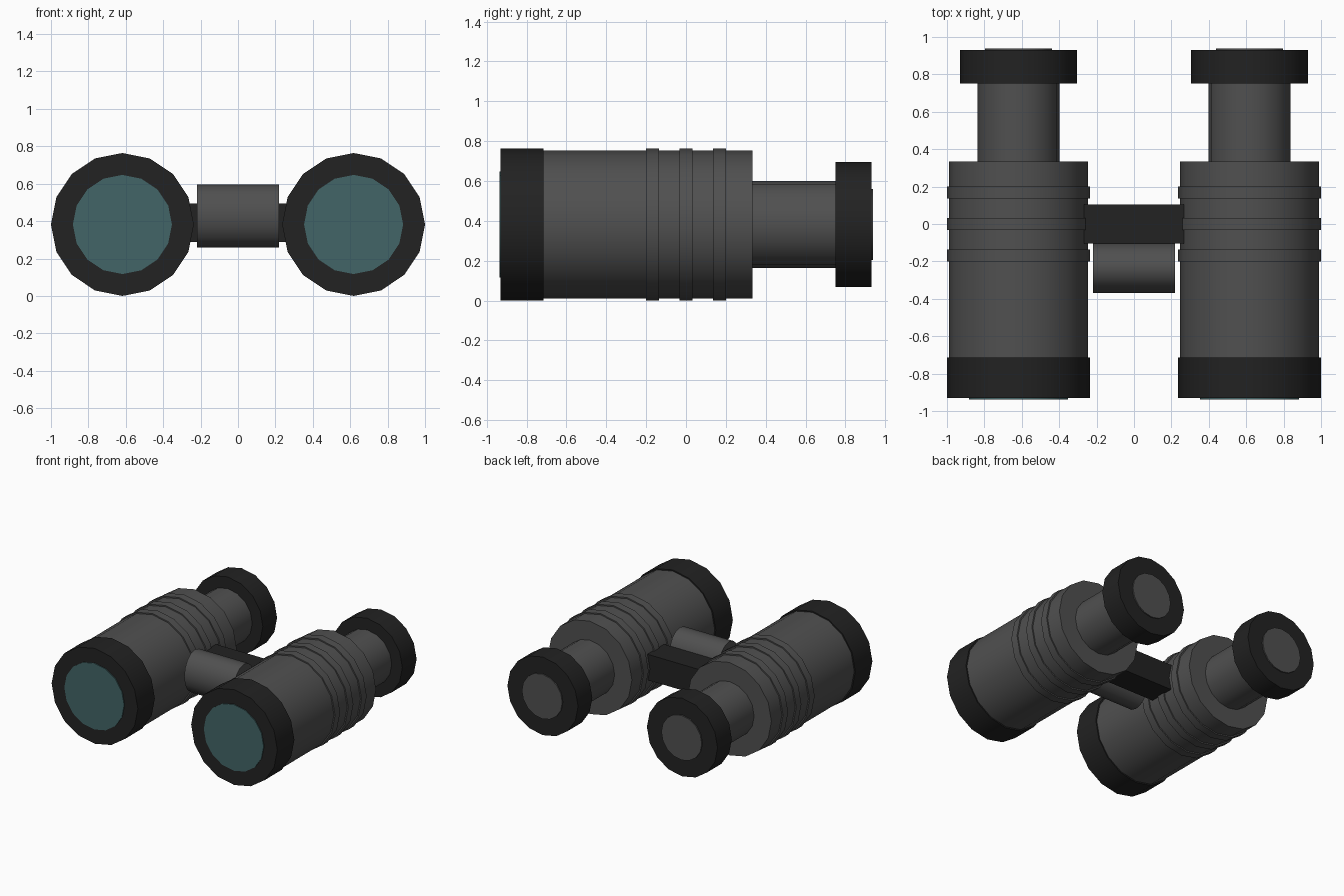
import bpy
import math

cube = bpy.data.objects.get("Cube")
if cube:
    bpy.data.objects.remove(cube, do_unlink=True)


def material(name, colour):
    m = bpy.data.materials.new(name)
    m.use_nodes = True
    m.diffuse_color = (*colour, 1)
    m.node_tree.nodes["Principled BSDF"].inputs["Base Color"].default_value = (*colour, 1)
    return m


GREY = material("dark grey", (0.08, 0.08, 0.08))
BLACK = material("black rubber", (0.016, 0.016, 0.016))
TEAL = material("teal glass", (0.055, 0.13, 0.135))

SIDES = 16
AXIS_X, AXIS_Z = 0.618, 0.382


def finish(name, mat):
    obj = bpy.context.object
    obj.name = name
    obj.data.materials.append(mat)
    bpy.ops.object.transform_apply(location=False, rotation=True, scale=True)
    return obj


def barrel_part(name, x, radius, y0, y1, mat):
    """Cylinder along y, with a vertex at the top and at each side."""
    bpy.ops.mesh.primitive_cylinder_add(
        vertices=SIDES, radius=radius, depth=y1 - y0,
        location=(x, (y0 + y1) / 2, AXIS_Z), rotation=(math.pi / 2, 0, 0))
    finish(name, mat)
    bpy.ops.object.shade_smooth_by_angle(angle=math.radians(30))


# Two mirrored barrels
for side, x in (("left", AXIS_X), ("right", -AXIS_X)):
    barrel_part(side + "_barrel", x, 0.372, -0.72, 0.333, GREY)
    barrel_part(side + "_objective_cap", x, 0.382, -0.93, -0.715, BLACK)
    barrel_part(side + "_objective_lens", x, 0.265, -0.937, -0.9, TEAL)
    for i, y in enumerate((-0.168, 0, 0.168)):
        barrel_part(f"{side}_grip_ring_{i + 1}", x, 0.382, y - 0.032, y + 0.032, GREY)
    barrel_part(side + "_eyepiece_tube", x, 0.219, 0.3, 0.77, GREY)
    barrel_part(side + "_eyecup", x, 0.313, 0.75, 0.93, BLACK)
    barrel_part(side + "_eyepiece_lens", x, 0.179, 0.9, 0.939, GREY)

# Bridge between the barrels
bpy.ops.mesh.primitive_cube_add(size=1, location=(0, 0, 0.392))
bpy.context.object.scale = (0.56, 0.21, 0.206)
finish("bridge", BLACK)

# Flattened focus roller in front of the bridge
bpy.ops.mesh.primitive_cylinder_add(
    vertices=SIDES, radius=1, depth=0.436,
    location=(0, -0.234, 0.428), rotation=(0, math.pi / 2, 0))
bpy.context.object.scale = (0.168, 0.135, 1)
finish("focus_roller", GREY)
bpy.ops.object.shade_smooth_by_angle(angle=math.radians(40))
